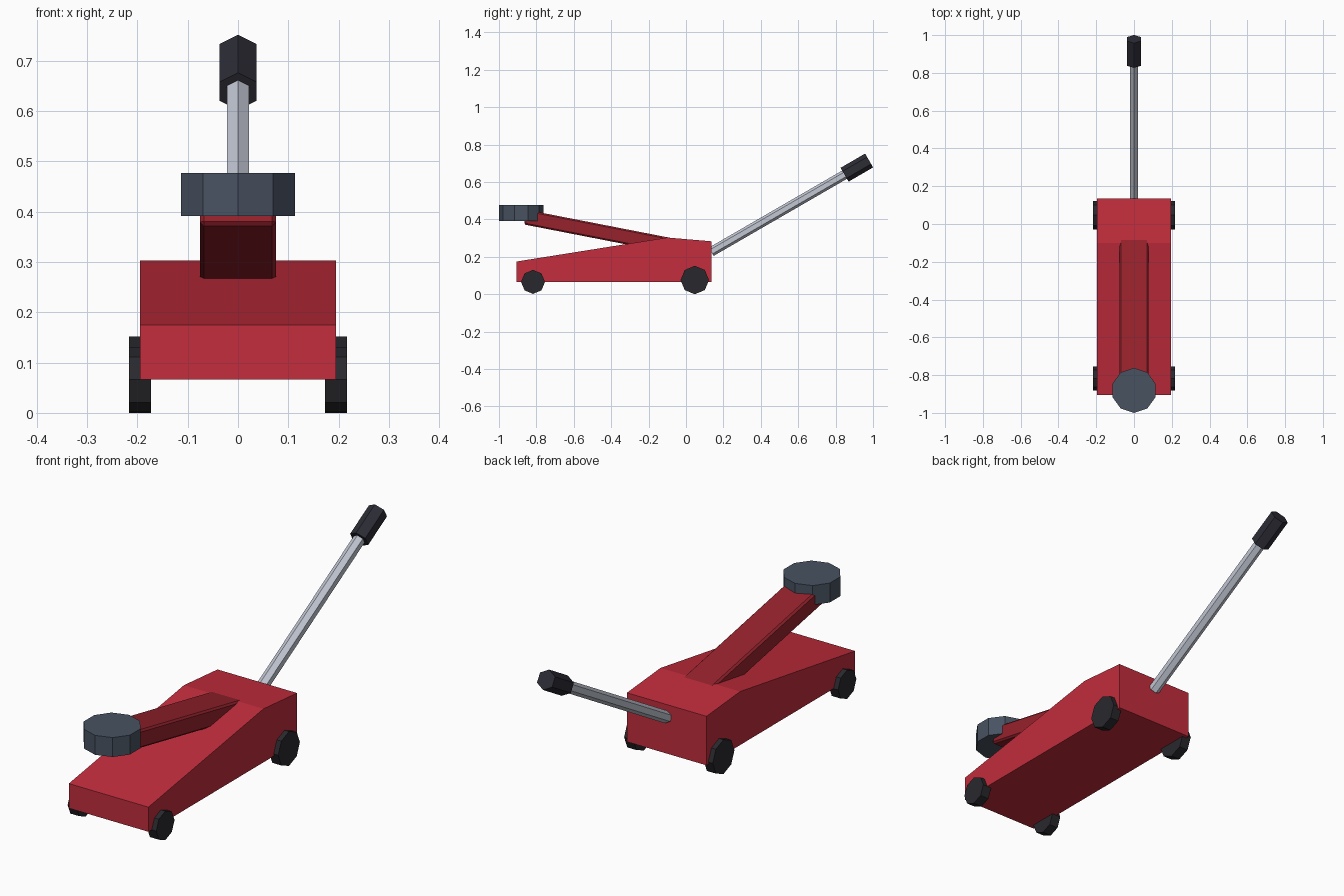
import bpy, bmesh, math
from mathutils import Vector, Matrix

if "Cube" in bpy.data.objects:
    bpy.data.objects.remove(bpy.data.objects["Cube"])


def material(name, rgb):
    m = bpy.data.materials.new(name)
    m.diffuse_color = (*rgb, 1)
    m.use_nodes = True
    m.node_tree.nodes["Principled BSDF"].inputs["Base Color"].default_value = m.diffuse_color
    return m


RED = material("red paint", (0.54, 0.026, 0.045))
DARK_RED = material("dark red paint", (0.31, 0.016, 0.026))
STEEL = material("blue grey steel", (0.065, 0.085, 0.12))
CHROME = material("chrome", (0.54, 0.57, 0.65))
RUBBER = material("black rubber", (0.022, 0.022, 0.027))
GRIP = material("dark grip", (0.025, 0.025, 0.036))


def finish(bm, name, mat):
    bmesh.ops.recalc_face_normals(bm, faces=bm.faces)
    me = bpy.data.meshes.new(name)
    bm.to_mesh(me)
    bm.free()
    me.materials.append(mat)
    ob = bpy.data.objects.new(name, me)
    bpy.context.collection.objects.link(ob)
    return ob


def extruded(name, profile, half, mat):
    """Side profile (y, z) extruded across x."""
    bm = bmesh.new()
    face = bm.faces.new([bm.verts.new((-half, y, z)) for y, z in profile])
    ext = bmesh.ops.extrude_face_region(bm, geom=[face])
    moved = [g for g in ext["geom"] if isinstance(g, bmesh.types.BMVert)]
    bmesh.ops.translate(bm, verts=moved, vec=(2 * half, 0, 0))
    return finish(bm, name, mat)


def prism(name, a, b, radius, sides, mat, up):
    """Regular prism from a to b with one corner pointing along up."""
    a, b = Vector(a), Vector(b)
    w = (b - a).normalized()
    u = Vector(up)
    u = (u - w * u.dot(w)).normalized()
    rot = Matrix((u, w.cross(u), w)).transposed()
    bm = bmesh.new()
    rings = []
    for end in (a, b):
        ring = []
        for i in range(sides):
            t = 2 * math.pi * i / sides
            ring.append(bm.verts.new(end + rot @ Vector((radius * math.cos(t), radius * math.sin(t), 0))))
        rings.append(ring)
        bm.faces.new(ring)
    for i in range(sides):
        j = (i + 1) % sides
        bm.faces.new((rings[0][i], rings[0][j], rings[1][j], rings[1][i]))
    return finish(bm, name, mat)


# Wedge-shaped chassis
extruded("chassis", [(-0.905, 0.066), (0.135, 0.066), (0.135, 0.283),
                     (-0.1, 0.303), (-0.905, 0.175)], 0.195, RED)

# Lifting arm, sloping down into the chassis, with small chamfers
arm = extruded("lifting_arm", [(-0.866, 0.373), (-0.05, 0.214),
                               (-0.035, 0.292), (-0.851, 0.451)], 0.076, DARK_RED)
bevel = arm.modifiers.new("chamfer", 'BEVEL')
bevel.width = 0.008
bevel.segments = 1

# Ten-sided saddle on the arm tip
prism("saddle", (0, -0.881, 0.391), (0, -0.881, 0.477), 0.119, 10, STEEL, (0, 1, 0))

# Pump handle and grip, tilted 30 degrees
prism("handle_rod", (0, 0.135, 0.227), (0, 0.87, 0.652), 0.0255, 6, CHROME, (0, 0, 1))
prism("handle_grip", (0, 0.848, 0.639), (0, 0.979, 0.715), 0.0427, 6, GRIP, (0, 0, 1))

# Octagonal wheels, larger at the back
for end, y, z, r in (("front", -0.818, 0.066, 0.064), ("rear", 0.047, 0.076, 0.076)):
    for side, s in (("left", -1), ("right", 1)):
        prism(f"{end}_wheel_{side}", (s * 0.173, y, z), (s * 0.217, y, z), r, 8, RUBBER, (0, 0, 1))
